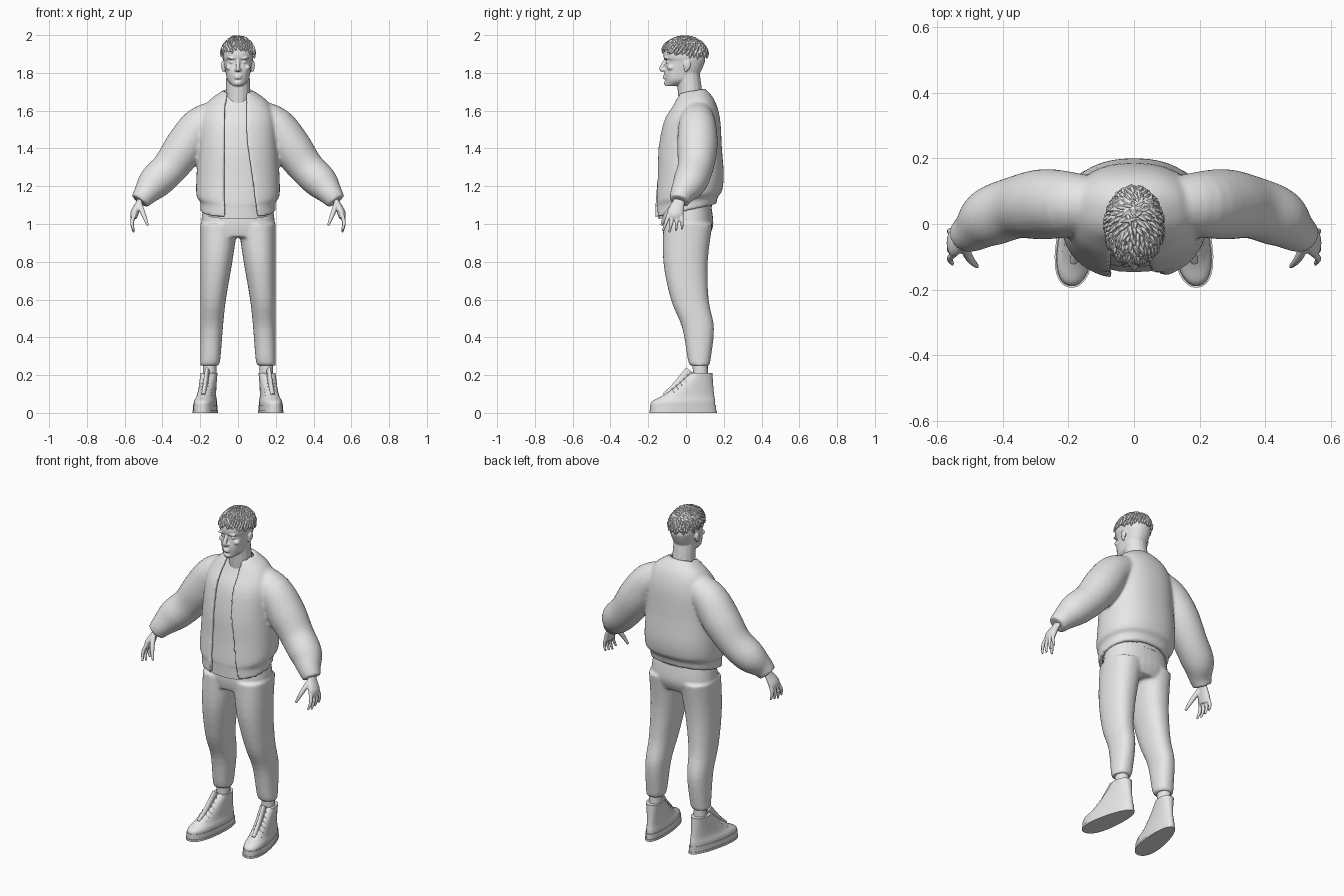
import bpy, bmesh, math, random
from mathutils import Vector, Matrix

cube = bpy.data.objects.get("Cube")
if cube:
    bpy.data.objects.remove(cube, do_unlink=True)
random.seed(4)

shade = (0.8, 0.8, 0.8, 1)
grey = bpy.data.materials.new("light_grey")
grey.use_nodes = True
grey.diffuse_color = shade
grey.node_tree.nodes["Principled BSDF"].inputs["Base Color"].default_value = shade


def finish(bm, name, voxel=0, smoothing=4):
    """Turn a bmesh into an object; optionally fuse its overlapping shells."""
    bmesh.ops.recalc_face_normals(bm, faces=bm.faces)
    mesh = bpy.data.meshes.new(name)
    bm.to_mesh(mesh)
    bm.free()
    mesh.materials.append(grey)
    mesh.shade_smooth()
    mesh.set_sharp_from_angle(angle=math.radians(50))
    part = bpy.data.objects.new(name, mesh)
    bpy.context.collection.objects.link(part)
    if voxel:
        fuse = part.modifiers.new("fuse", 'REMESH')
        fuse.mode = 'VOXEL'
        fuse.voxel_size = voxel
        fuse.use_smooth_shade = True
        soften = part.modifiers.new("soften", 'SMOOTH')
        soften.iterations = smoothing


def spline(rows, steps=4):
    """Catmull-Rom interpolation between rows of numbers."""
    last = len(rows) - 1
    result = []
    for i in range(last):
        before, start, end, after = (rows[max(0, min(last, i + j))] for j in (-1, 0, 1, 2))
        for step in range(steps):
            t = step / steps
            result.append([q + t / 2 * (r - p + t * (2 * p - 5 * q + 4 * r - u + t * (3 * (q - r) + u - p)))
                           for p, q, r, u in zip(before, start, end, after)])
    return result + [list(rows[-1])]


def skin(bm, rings):
    """Bridge rings of points and cap both ends."""
    loops = [[bm.verts.new(point) for point in ring] for ring in rings]
    for lower, upper in zip(loops, loops[1:]):
        for i in range(len(lower)):
            bm.faces.new((lower[i - 1], lower[i], upper[i], upper[i - 1]))
    bm.faces.new(loops[0])
    bm.faces.new(loops[-1])


def oval(z, half_width, front, back, centre=0, tilt=0, start=0, end=math.tau, count=32, power=.88):
    """Rounded-oval points; angle zero faces the front."""
    points = []
    for i in range(count):
        angle = start + (end - start) * i / count
        s, c = math.sin(angle), math.cos(angle)
        x = centre + half_width * math.copysign(abs(s) ** power, s)
        y = (front + back) / 2 + (front - back) / 2 * math.copysign(abs(c) ** power, c)
        points.append(Vector((x, y, z + tilt * y)))
    return points


def tube(bm, rows, side=1, flat=1, count=16, steps=4):
    """Sweep along rows of x, y, z, radius; flat thins it across its depth."""
    rows = spline(rows, steps)
    points = [Vector((x * side, y, z)) for x, y, z, radius in rows]
    rings = []
    for i, point in enumerate(points):
        along = (points[min(i + 1, len(points) - 1)] - points[max(i - 1, 0)]).normalized()
        depth = Vector((0, 1, 0)) if abs(along.y) < .9 else Vector((1, 0, 0))
        depth = (depth - along * depth.dot(along)).normalized()
        across = along.cross(depth) * flat
        angles = [math.tau * j / count for j in range(count)]
        rings.append([point + rows[i][3] * (depth * math.cos(a) + across * math.sin(a)) for a in angles])
    skin(bm, rings)


def blob(bm, location, size):
    matrix = Matrix.Translation(location) @ Matrix.Diagonal((*size, 1))
    bmesh.ops.create_uvsphere(bm, u_segments=32, v_segments=16, radius=1, matrix=matrix)


# Torso profile shared by the jacket and the shirt: height, half width, front, back
torso = spline([(1.07, .2, -.17, .16), (1.12, .2, -.17, .17), (1.15, .22, -.17, .19), (1.25, .22, -.16, .2),
                (1.4, .21, -.15, .19), (1.55, .2, -.12, .18), (1.64, .16, -.07, .15), (1.7, .08, -.04, .1)])
thickness = .024


def torso_tilt(z):
    return 2 * (z - 1.4) ** 2


def jacket_ring(z, half_width, front, back):
    """C-shaped wall section with the front opening widening to the hem."""
    right_edge, left_edge = -.047, .045 + .15 * max(0, 1.45 - z)
    def wall(inset):
        width = half_width - inset
        start, end = (math.asin((edge / width) ** (1 / .88)) for edge in (left_edge, -right_edge))
        return oval(z, width, front + inset, back - inset, tilt=torso_tilt(z),
                    start=start, end=math.tau - end, count=48)
    return wall(0) + wall(thickness)[::-1]


# Jacket: open-fronted shell fused with both sleeves
bm = bmesh.new()
skin(bm, [jacket_ring(*row) for row in torso])
for side in (1, -1):
    tube(bm, [(.1, .06, 1.58, .08), (.2, .06, 1.52, .1), (.28, .06, 1.41, .107), (.36, .05, 1.3, .095),
              (.44, .02, 1.22, .09), (.49, -.02, 1.16, .065), (.52, -.035, 1.12, .052)], side, count=24)
finish(bm, "jacket", voxel=.009)

# Shirt: the same profile, inset under the jacket
bm = bmesh.new()
skin(bm, [oval(z - thickness / 2, half_width - thickness, front + thickness, back - thickness, tilt=torso_tilt(z))
          for z, half_width, front, back in torso])
finish(bm, "shirt")

# Trousers: hips fused with two tapered legs that share a straight outer seam
bm = bmesh.new()
skin(bm, [oval(*row) for row in spline([(1.12, .18, -.11, .13), (1, .195, -.12, .145), (.93, .18, -.11, .12)])])
leg = spline([(1, .1, -.12, .14), (.8, .085, -.12, .115), (.6, .068, -.08, .12), (.45, .06, -.02, .148),
              (.28, .053, .01, .13), (.25, .047, .025, .12)])
for side in (1, -1):
    skin(bm, [oval(*row, centre=side * (.2 - row[1])) for row in leg])
finish(bm, "trousers", voxel=.009)

# Head, neck and face
bm = bmesh.new()
tube(bm, [(0, .03, 1.62, .066), (0, .01, 1.8, .062)])
skin(bm, [oval(*row) for row in spline([
    (1.73, .025, -.11, -.05), (1.76, .055, -.11, .04), (1.8, .065, -.115, .075), (1.86, .076, -.107, .1),
    (1.88, .08, -.118, .1), (1.92, .08, -.116, .1), (1.96, .068, -.09, .085), (1.985, .03, -.045, .04)])])
tube(bm, [(0, -.106, 1.87, .009), (0, -.13, 1.825, .012), (0, -.12, 1.812, .01)])
for lip in (1.773, 1.783):
    blob(bm, (0, -.112, lip), (.02, .012, .006))
blob(bm, (0, -.107, 1.747), (.02, .01, .012))
for side in (1, -1):
    blob(bm, (side * .012, -.117, 1.816), (.008, .01, .008))
    blob(bm, (side * .034, -.106, 1.877), (.023, .012, .006))
    blob(bm, (side * .032, -.097, 1.857), (.014, .01, .008))
    blob(bm, (side * .046, -.08, 1.828), (.02, .02, .016))
    # Ears
    blob(bm, (side * .08, .006, 1.84), (.009, .019, .026))
    blob(bm, (side * .078, 0, 1.82), (.008, .01, .016))
finish(bm, "head", voxel=.004, smoothing=3)

# Hair: close cap cut along a sloping hairline, with tufts swept away from the crown
bm = bmesh.new()
centre, radii = Vector((0, -.008, 1.9)), Vector((.085, .117, .09))
crown = centre + Vector((0, .045, .085))
hairline, slope = Vector((0, 0, 1.905)), Vector((0, .2, 1))
blob(bm, centre, radii)
bmesh.ops.bisect_plane(bm, geom=bm.verts[:] + bm.edges[:] + bm.faces[:], plane_co=hairline,
                       plane_no=slope, clear_inner=True)
tufts = 230
for i in range(tufts):
    height, turn = (i + .5) / tufts, i * 2.4
    flat = math.sqrt(1 - height * height)
    direction = Vector((flat * math.sin(turn), flat * math.cos(turn), height))
    root = centre + direction * radii
    if (root - hairline).dot(slope) < 0:
        continue
    normal = Vector([d / r for d, r in zip(direction, radii)]).normalized()
    flow = root - crown + Vector((random.uniform(-.03, .03), random.uniform(-.04, .02), 0))
    flow = (flow - normal * flow.dot(normal)).normalized()
    length, rise = random.uniform(.028, .046), random.uniform(.05, .2)
    rows = []
    for along, lift, radius in ((-.4, -.15, .002), (0, 0, .008), (.4, rise / 2, .007), (.75, rise / 2, .001)):
        point = root + length * (flow * along + normal * lift)
        rows.append((point.x, point.y, min(point.z, 1.992), radius))
    tube(bm, rows, count=6, steps=2)
finish(bm, "hair")


def place_shoe(bm, side):
    """Widen the toe, narrow the heel and turn the shoe outward."""
    for vert in bm.verts:
        vert.co.x *= 1 - vert.co.y - .04
    bmesh.ops.rotate(bm, verts=bm.verts, cent=(0, .1, 0), matrix=Matrix.Rotation(side * math.radians(9), 3, 'Z'))
    bmesh.ops.translate(bm, verts=bm.verts, vec=(side * .15, 0, 0))


for side, word in ((1, "left"), (-1, "right")):
    # Hand: flattened palm, four fingers and a thumb
    bm = bmesh.new()
    tube(bm, [(.505, -.03, 1.15, .03), (.525, -.04, 1.11, .033), (.547, -.056, 1.06, .044),
              (.552, -.06, 1.03, .034)], side, flat=.5)
    for finger in range(4):
        base = Vector((.547, -.09 + .022 * finger, 1.055))
        reach = .1 - .008 * abs(finger - 1)
        spread = .012 * finger - .032
        tube(bm, [(base.x + bend, base.y + spread * t, base.z - reach * t, radius)
                  for t, bend, radius in ((0, 0, .011), (.5, .014, .01), (1, .005, .006))], side, count=10)
    tube(bm, [(.522, -.06, 1.11, .015), (.5, -.105, 1.05, .013), (.477, -.13, .992, .007)], side, count=10)
    finish(bm, word + "_hand", voxel=.0042, smoothing=3)

    # Ankle
    bm = bmesh.new()
    tube(bm, [(.15, .077, .15, .04), (.15, .075, .28, .04)], side, flat=.9)
    finish(bm, word + "_ankle")

    # High-top shoe upper with tongue
    bm = bmesh.new()
    skin(bm, [oval(*row) for row in spline([
        (.03, .055, -.19, .155), (.06, .055, -.185, .155), (.09, .048, -.13, .15),
        (.14, .047, -.06, .145), (.21, .05, .02, .14)])])
    tube(bm, [(0, -.11, .085, .024), (0, -.05, .14, .026), (0, .018, .225, .024)], flat=.5)
    place_shoe(bm, side)
    finish(bm, word + "_shoe_upper")

    # Sole: rubber band over a slightly wider tread
    bm = bmesh.new()
    for bottom, top, grow in ((.008, .043, 0), (0, .012, .004)):
        skin(bm, [oval(z, .058 + grow, -.193 - grow, .16 + grow, count=40) for z in (bottom, top)])
    place_shoe(bm, side)
    finish(bm, word + "_shoe_sole")

    # Crossed laces climbing the tongue
    bm = bmesh.new()
    for lace in range(6):
        y, z = .021 * lace - .1, .018 * lace + .1
        for end in (.034, -.034):
            tube(bm, [(-end, y + .01, z - .01, .0035), (0, y, z + .012, .0035), (end, y + .03, z, .0035)],
                 count=6)
    place_shoe(bm, side)
    finish(bm, word + "_shoe_laces")
